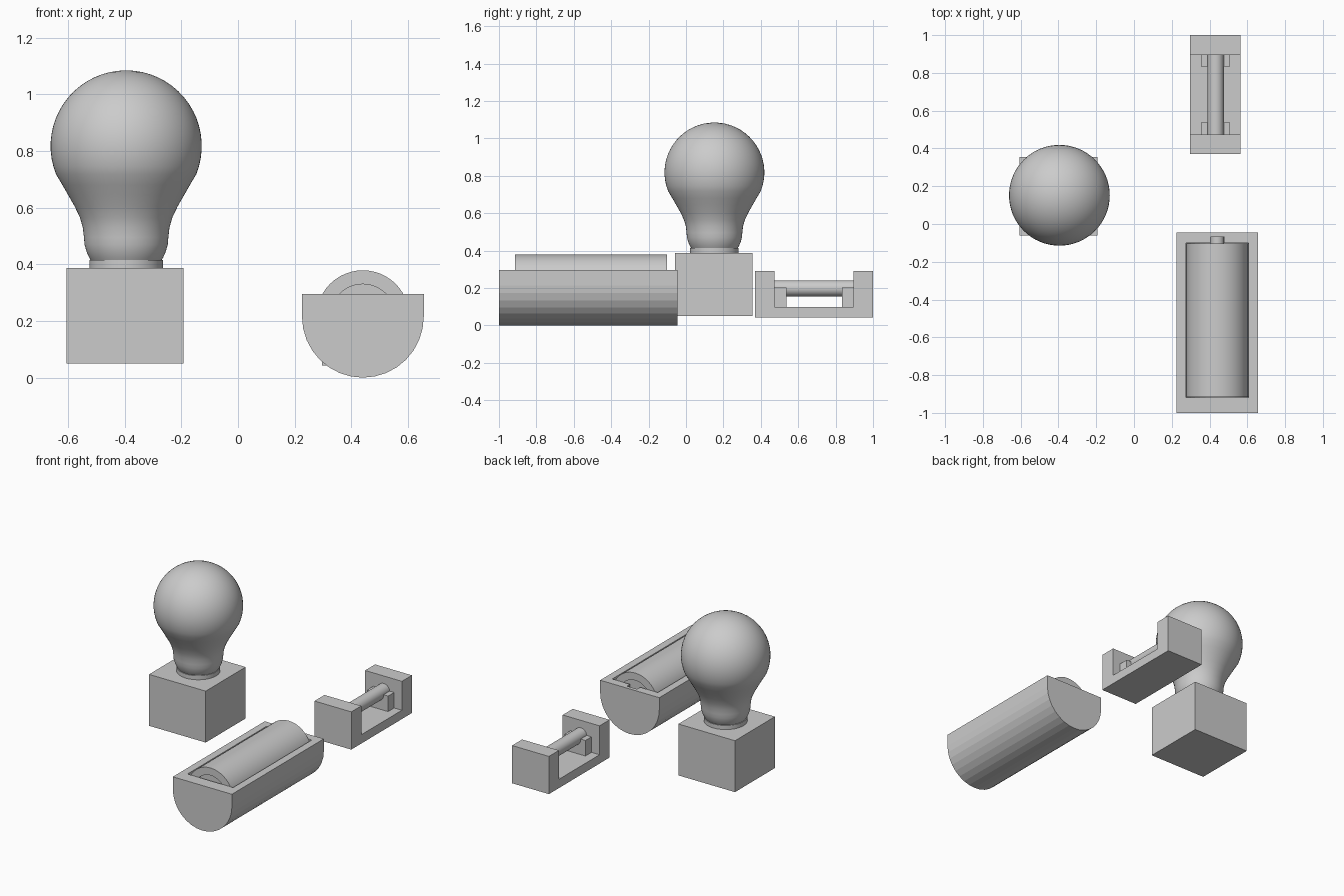
import bpy, bmesh, math
from mathutils import Vector

if "Cube" in bpy.data.objects:
    bpy.data.objects.remove(bpy.data.objects["Cube"])


def make(name, bm, smooth=None):
    bmesh.ops.recalc_face_normals(bm, faces=bm.faces)
    me = bpy.data.meshes.new(name)
    bm.to_mesh(me)
    bm.free()
    ob = bpy.data.objects.new(name, me)
    bpy.context.collection.objects.link(ob)
    if smooth:
        bpy.ops.object.select_all(action='DESELECT')
        ob.select_set(True)
        bpy.context.view_layer.objects.active = ob
        bpy.ops.object.shade_smooth_by_angle(angle=math.radians(smooth))
    return ob


def box(name, x, y, z):
    bm = bmesh.new()
    bmesh.ops.create_cube(bm, size=1)
    for v in bm.verts:
        v.co = Vector([(r[0] + r[1]) / 2 + c * (r[1] - r[0]) for r, c in zip((x, y, z), v.co)])
    return make(name, bm)


def extrude_y(name, pts, y0, y1):
    bm = bmesh.new()
    f = bm.faces.new([bm.verts.new((px, y0, pz)) for px, pz in pts])
    r = bmesh.ops.extrude_face_region(bm, geom=[f])
    verts = [g for g in r['geom'] if isinstance(g, bmesh.types.BMVert)]
    bmesh.ops.translate(bm, verts=verts, vec=(0, y1 - y0, 0))
    return make(name, bm)


def lathe(name, profile, centre, axis='Z', n=48):
    # profile is (radius, position along the axis)
    bm = bmesh.new()
    rings = []
    for r, h in profile:
        ring = []
        for i in range(1 if r == 0 else n):
            a = 2 * math.pi * i / n
            c, s = r * math.cos(a), r * math.sin(a)
            p = (c, s, h) if axis == 'Z' else (c, h, s)
            ring.append(bm.verts.new(Vector(p) + Vector(centre)))
        rings.append(ring)
    for a, b in zip(rings, rings[1:]):
        for i in range(n):
            j = (i + 1) % n
            quad = [a[i % len(a)], a[j % len(a)], b[j % len(b)], b[i % len(b)]]
            bm.faces.new(list(dict.fromkeys(quad)))
    return make(name, bm, 35)


def u_profile(cx, cz, r, top, n):
    arc = [(cx + r * math.cos(math.pi * (1 + i / n)), cz + r * math.sin(math.pi * (1 + i / n)))
           for i in range(n + 1)]
    return [(cx - r, top)] + arc + [(cx + r, top)]


def cut(ob, cutter):
    m = ob.modifiers.new('cut', 'BOOLEAN')
    m.operation, m.solver, m.object = 'DIFFERENCE', 'EXACT', cutter
    bpy.context.view_layer.update()
    dg = bpy.context.evaluated_depsgraph_get()
    me = bpy.data.meshes.new_from_object(ob.evaluated_get(dg))
    ob.modifiers.clear()
    ob.data = me
    bpy.data.objects.remove(cutter)


# Bulb on its socket block
BX, BY = -0.395, 0.152
box('bulb_base', (-0.605, -0.193), (-0.06, 0.355), (0.05, 0.388))
lathe('bulb_collar', [(0, 0.385), (0.13, 0.385), (0.13, 0.415), (0, 0.415)], (BX, BY, 0))
neck = [(0, 0.41), (0.122, 0.41), (0.131, 0.425), (0.14, 0.445), (0.147, 0.47), (0.149, 0.495),
        (0.153, 0.53), (0.163, 0.565), (0.182, 0.605), (0.205, 0.645), (0.225, 0.68)]
dome = []
for i in range(19):
    a = math.radians(-22 + 112 * i / 18)
    dome.append((0 if i == 18 else 0.267 * math.cos(a), 0.818 + 0.267 * math.sin(a)))
lathe('bulb_glass', neck + dome, (BX, BY, 0), n=64)

# Battery trough: faceted half-round body with a matching cavity and terminal slot
CX, CZ = 0.441, 0.215
trough = extrude_y('battery_holder', u_profile(CX, CZ, 0.215, 0.296, 16), -1.0, -0.045)
cut(trough, extrude_y('cavity', u_profile(CX, CZ, 0.166, 0.5, 16), -0.918, -0.10))
cut(trough, box('slot', (CX - 0.037, CX + 0.037), (-0.11, -0.068), (0.17, 0.5)))

# Battery with ringed ends and a terminal nub
lathe('battery', [(0, -0.9), (0.115, -0.9), (0.115, -0.915), (0.164, -0.915), (0.164, -0.102),
                  (0.115, -0.102), (0.115, -0.115), (0, -0.115)], (CX, 0, CZ), 'Y')
lathe('battery_terminal', [(0, -0.12), (0.036, -0.12), (0.036, -0.07), (0, -0.07)],
      (CX, 0, CZ), 'Y', 32)

# Fuse holder: channel-shaped body extruded across x, with two saddles and a rod
FX = (0.297, 0.565)
side = [(0.37, 0.042), (1, 0.042), (1, 0.29), (0.896, 0.29), (0.896, 0.1),
        (0.474, 0.1), (0.474, 0.29), (0.37, 0.29)]
bm = bmesh.new()
face = bm.faces.new([bm.verts.new((FX[0], y, z)) for y, z in side])
ext = bmesh.ops.extrude_face_region(bm, geom=[face])
bmesh.ops.translate(bm, verts=[g for g in ext['geom'] if isinstance(g, bmesh.types.BMVert)],
                    vec=(FX[1] - FX[0], 0, 0))
make('fuse_holder', bm)
for label, y in (('front', (0.474, 0.537)), ('back', (0.833, 0.896))):
    box('fuse_saddle_' + label, (0.356, 0.509), y, (0.1, 0.202))
lathe('fuse_rod', [(0, 0.474), (0.043, 0.474), (0.043, 0.896), (0, 0.896)],
      (0.433, 0, 0.198), 'Y', 32)
